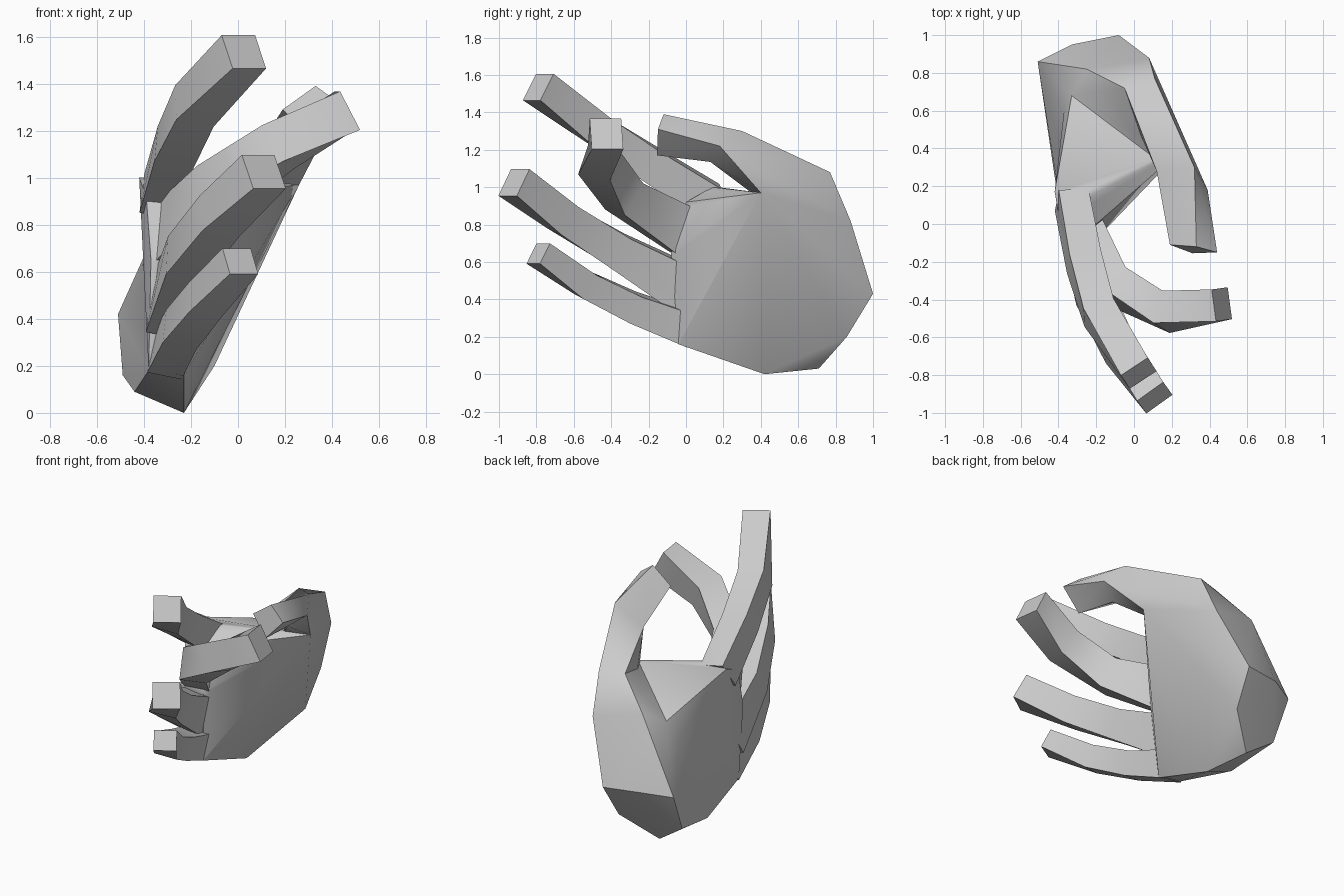
import bpy, bmesh, math
from mathutils import Vector

if "Cube" in bpy.data.objects:
    bpy.data.objects.remove(bpy.data.objects["Cube"])


def make_object(name, bm):
    bmesh.ops.recalc_face_normals(bm, faces=bm.faces[:])
    mesh = bpy.data.meshes.new(name)
    bm.to_mesh(mesh)
    bm.free()
    ob = bpy.data.objects.new(name, mesh)
    bpy.context.collection.objects.link(ob)
    return ob


def hull(name, points):
    bm = bmesh.new()
    for p in points:
        bm.verts.new(p)
    bmesh.ops.convex_hull(bm, input=bm.verts[:])
    bmesh.ops.delete(bm, geom=[v for v in bm.verts if not v.link_faces], context='VERTS')
    return make_object(name, bm)


def finger(name, path, sizes, roll=math.radians(12)):
    """Square tube along a path; sizes are (width, thickness) per point."""
    pts = [Vector(p) for p in path]
    dirs = [(b - a).normalized() for a, b in zip(pts, pts[1:])]
    bm = bmesh.new()
    rings = []
    for i, (p, (w, th)) in enumerate(zip(pts, sizes)):
        t = (dirs[max(i - 1, 0)] + dirs[min(i, len(dirs) - 1)]).normalized()
        side = Vector((-t.y, t.x, 0)).normalized()
        up = t.cross(side)
        if i < len(pts) - 1:
            c, s = math.cos(roll), math.sin(roll)
            side, up = side * c - up * s, up * c + side * s
        rings.append([bm.verts.new(p + side * th / 2 * a + up * w / 2 * b)
                      for a, b in ((-1, -1), (1, -1), (1, 1), (-1, 1))])
    for r, s in zip(rings, rings[1:]):
        for k in range(4):
            n = (k + 1) % 4
            bm.faces.new((r[k], r[n], s[n], s[k]))
    bm.faces.new(rings[0])
    bm.faces.new(rings[-1])
    return make_object(name, bm)


# Points shared between neighbouring blocks
wrist_back = [(-.51, .86, .42), (-.49, .74, .16)]
wrist_rest = [(-.08, 1, .43), (-.33, .95, .44), (-.30, .71, .03), (-.10, .86, .2)]
valley = [(-.33, .68, .82), (-.385, .4, .6)]
palm_mid = [(-.01, .68, .43)]
little_knuckle = [(-.37, -.02, .36), (-.2, -.02, .36), (-.38, -.02, .18), (-.23, -.04, .16)]
thumb_root = [(.11, .77, 1.08), (.08, .88, .82), (-.05, .72, 1.08), (.04, .46, .99),
              (.1, .35, .97), (.26, .4, .97)]

# Palm: finger side and heel side, meeting in a shallow dip on the back
palm = hull("hand", wrist_rest + valley + palm_mid + little_knuckle + [
    (-.42, .17, 1.0), (-.25, .14, 1.0), (-.39, .0, .92), (-.2, .0, .92),
    (-.37, -.08, .65), (-.2, -.08, .65), (-.23, .42, 0),
    (.1, .35, .97), (.26, .4, .97)])
heel = hull("palm_heel", wrist_back + wrist_rest + valley + palm_mid + little_knuckle + [
    (-.44, .4, .09), (-.23, .42, 0)])

# Thumb: mound, first joint, end
knuckle = [(.32, .3, 1.3), (.12, .28, 1.18), (.39, .18, 1.22), (.28, .13, 1.135)]
tip = [(.33, -.12, 1.39), (.19, -.11, 1.29), (.44, -.15, 1.31), (.31, -.155, 1.17)]
mound = hull("thumb_mound", thumb_root + wrist_back[:1] + wrist_rest[:2] + palm_mid + [
    valley[0], (-.25, .82, .9)])
joint = hull("thumb_joint", thumb_root + knuckle)
thumb = hull("thumb_end", knuckle + tip)

# Fingers from base to tip
parts = [heel, mound, joint, thumb]
parts.append(finger("index_finger",
    [(-.33, .13, .92), (-.265, -.2, 1.13), (-.185, -.47, 1.305), (.025, -.79, 1.535)],
    [(.2, .16), (.18, .17), (.175, .17), (.165, .17)]))
parts.append(finger("middle_finger",
    [(-.28, .02, .75), (-.09, -.33, .95), (.17, -.465, 1.13), (.465, -.425, 1.285)],
    [(.27, .16), (.2, .17), (.185, .18), (.185, .17)]))
parts.append(finger("ring_finger",
    [(-.3, .02, .44), (-.22, -.36, .655), (-.08, -.655, .835), (.11, -.92, 1.025)],
    [(.26, .16), (.19, .17), (.175, .17), (.165, .17)]))
parts.append(finger("little_finger",
    [(-.3, .03, .24), (-.24, -.28, .355), (-.14, -.54, .48), (.01, -.79, .645)],
    [(.18, .15), (.155, .15), (.145, .145), (.125, .14)]))

# Fuse everything into one surface
bpy.context.view_layer.objects.active = palm
for part in parts:
    mod = palm.modifiers.new("fuse", 'BOOLEAN')
    mod.operation = 'UNION'
    mod.solver = 'EXACT'
    mod.object = part
    bpy.ops.object.modifier_apply(modifier=mod.name)
    bpy.data.objects.remove(part, do_unlink=True)

bpy.ops.object.select_all(action='DESELECT')
palm.select_set(True)
bpy.ops.object.shade_smooth_by_angle(angle=math.radians(40))
